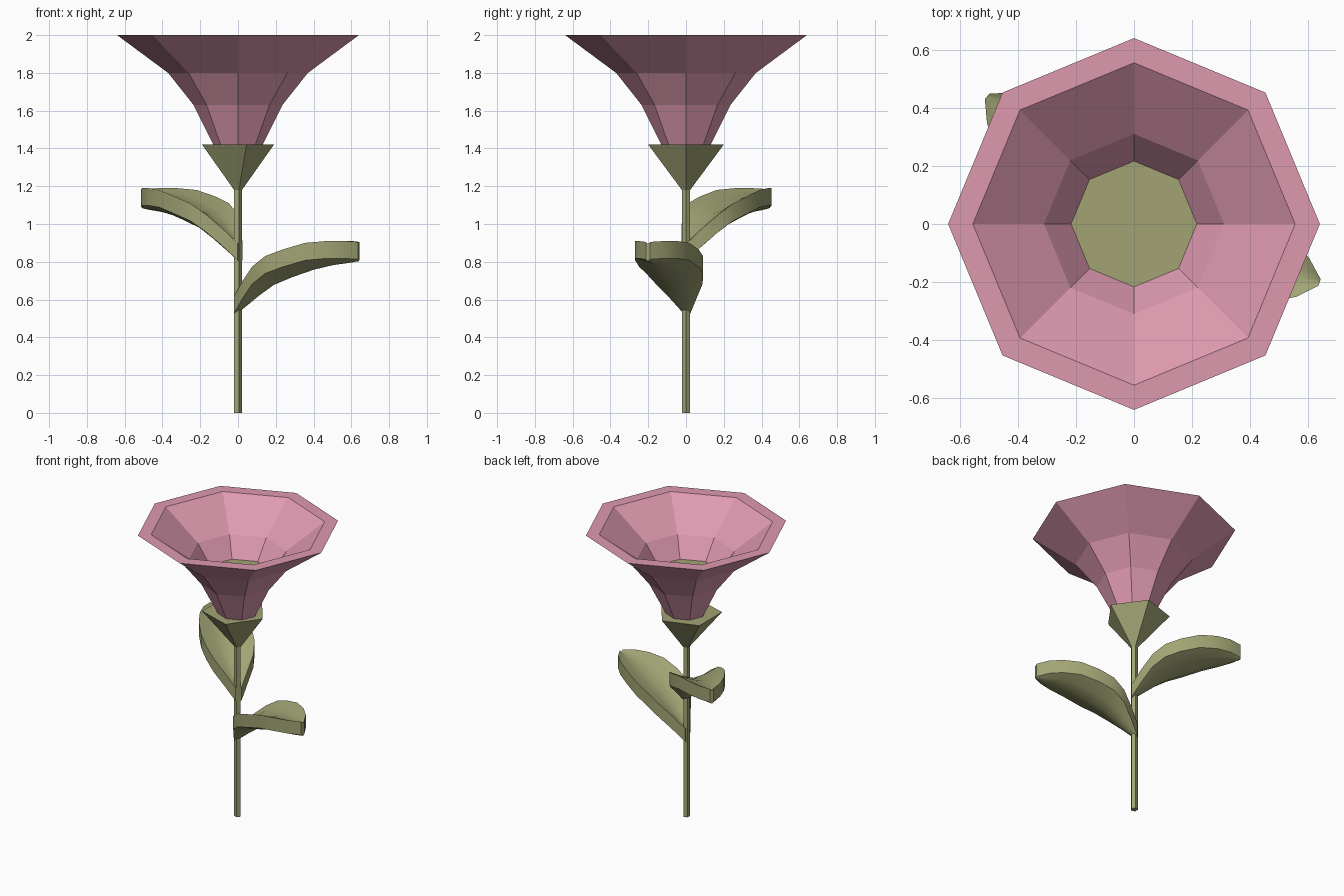
import bpy, math
from math import cos, sin, pi

if "Cube" in bpy.data.objects:
    bpy.data.objects.remove(bpy.data.objects["Cube"])


def material(name, rgb):
    m = bpy.data.materials.new(name)
    m.diffuse_color = (*rgb, 1)
    m.use_nodes = True
    m.node_tree.nodes["Principled BSDF"].inputs["Base Color"].default_value = m.diffuse_color
    return m


GREEN = material("olive_green", (0.36, 0.37, 0.175))
PINK = material("petal_pink", (0.73, 0.32, 0.43))


def make(name, verts, faces, mat):
    me = bpy.data.meshes.new(name)
    me.from_pydata(verts, [], faces)
    me.materials.append(mat)
    ob = bpy.data.objects.new(name, me)
    bpy.context.collection.objects.link(ob)
    return ob


def lathe(name, profile, sides, mat):
    """Rings of (radius, z, x shift), joined and capped at both ends."""
    verts = [(r * cos(2 * pi * i / sides) + dx, r * sin(2 * pi * i / sides), z)
             for r, z, dx in profile for i in range(sides)]
    faces = []
    for k in range(len(profile) - 1):
        for i in range(sides):
            j = (i + 1) % sides
            a, b = k * sides, (k + 1) * sides
            faces.append((a + i, a + j, b + j, b + i))
    last = (len(profile) - 1) * sides
    faces.append(tuple(reversed(range(sides))))
    faces.append(tuple(last + i for i in range(sides)))
    return make(name, verts, faces, mat)


# Stem and calyx, both five-sided
lathe("stem", [(0.023, 0, -0.002), (0.023, 1.2, -0.002)], 5, GREEN)
lathe("calyx", [(0.023, 1.18, -0.002), (0.21, 1.42, -0.02)], 5, GREEN)

# Trumpet blossom: outer wall, flat rim, inner wall
lathe("blossom", [(r, z, 0) for r, z in (
    (0.13, 1.42), (0.235, 1.63), (0.37, 1.80), (0.64, 2.0),
    (0.555, 2.0), (0.31, 1.815), (0.195, 1.655), (0.10, 1.46))], 8, PINK)

# Green disc in the throat of the blossom
lathe("throat_disc", [(0.20, 1.64, 0), (0.222, 1.685, 0)], 16, GREEN)

# Leaf sections: distance along, half width, midrib height, edge rise
LEAF = [(-0.015, 0.02, 0.61, 0.01), (0.05, 0.075, 0.66, 0.04),
        (0.12, 0.13, 0.715, 0.06), (0.20, 0.158, 0.77, 0.06),
        (0.30, 0.165, 0.81, 0.055), (0.42, 0.15, 0.85, 0.05),
        (0.53, 0.115, 0.875, 0.035), (0.61, 0.07, 0.885, 0.025),
        (0.67, 0.012, 0.895, 0.01)]
ACROSS = (-1, -0.5, 0, 0.5, 1)


def leaf(name, angle, lift, thick=0.092):
    a = math.radians(angle)
    n, w = len(LEAF), len(ACROSS)
    verts = []
    for drop in (0, thick):
        for d, half, z, rise in LEAF:
            for t in ACROSS:
                s = t * half
                verts.append((d * cos(a) - s * sin(a), d * sin(a) + s * cos(a),
                              z + rise * abs(t) ** 1.5 - drop + lift))
    off = n * w
    faces = []
    for i in range(n - 1):
        for j in range(w - 1):
            q = (i * w + j, (i + 1) * w + j, (i + 1) * w + j + 1, i * w + j + 1)
            faces.append(q)
            faces.append(tuple(off + v for v in reversed(q)))
    # side walls around the outline
    loop = ([i * w for i in range(n)] + [(n - 1) * w + j for j in range(1, w)]
            + [i * w + w - 1 for i in range(n - 2, -1, -1)]
            + [j for j in range(w - 2, 0, -1)])
    for k, p in enumerate(loop):
        q = loop[(k + 1) % len(loop)]
        faces.append((q, p, p + off, q + off))
    ob = make(name, verts, faces, GREEN)
    bpy.ops.object.select_all(action='DESELECT')
    ob.select_set(True)
    bpy.context.view_layer.objects.active = ob
    bpy.ops.object.shade_smooth_by_angle(angle=math.radians(35))


leaf("lower_leaf", -17.5, 0.0)
leaf("upper_leaf", 139, 0.28)
